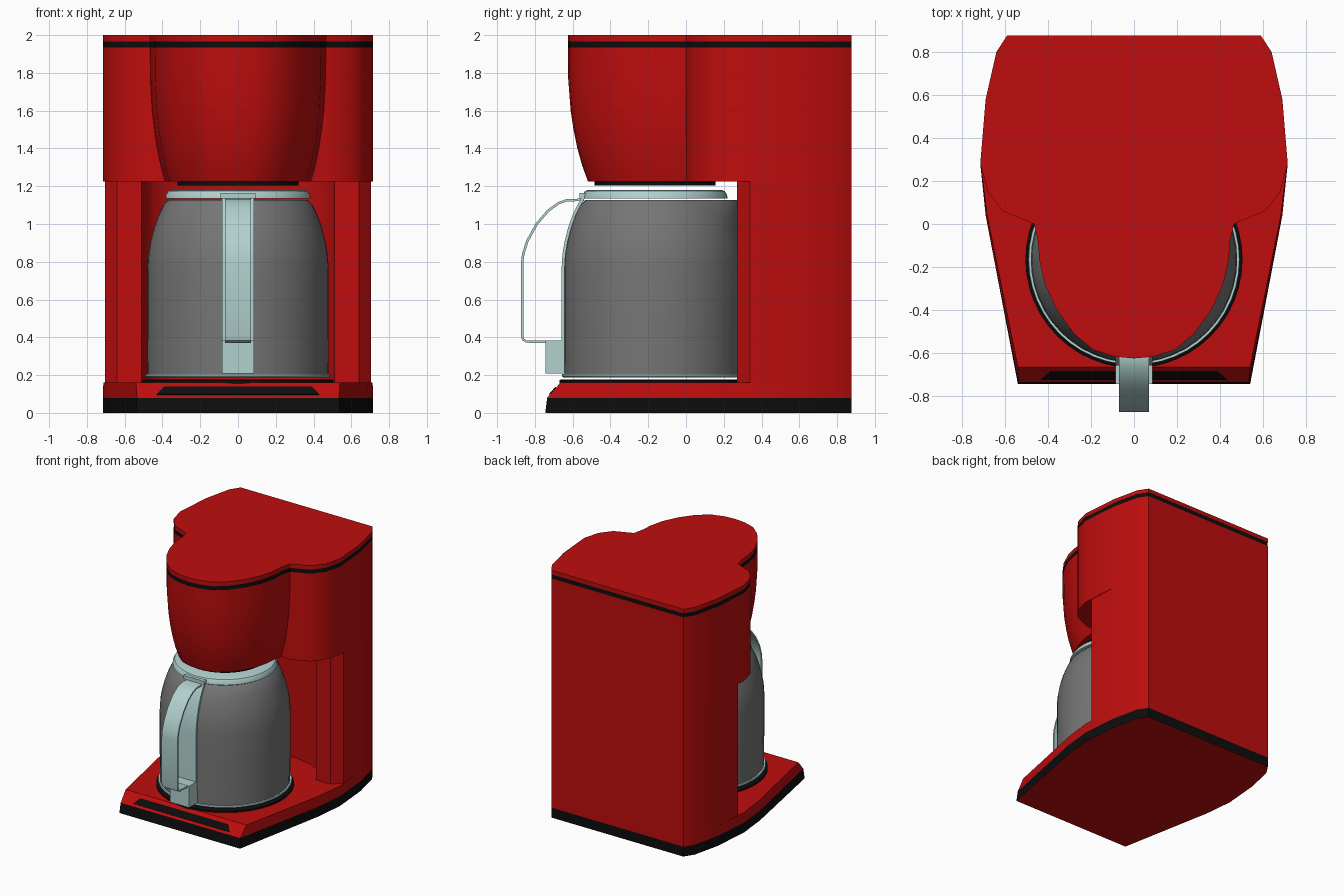
import bpy, bmesh, math

cube = bpy.data.objects.get("Cube")
if cube:
    bpy.data.objects.remove(cube)


def material(name, rgb):
    m = bpy.data.materials.new(name)
    m.use_nodes = True
    m.diffuse_color = (*rgb, 1)
    m.node_tree.nodes["Principled BSDF"].inputs["Base Color"].default_value = (*rgb, 1)
    return m


RED = material("red plastic", (0.52, 0.004, 0.004))
BLACK = material("black trim", (0.004, 0.004, 0.004))
GREY = material("grey glass", (0.18, 0.18, 0.18))
TEAL = material("pale teal", (0.44, 0.64, 0.62))


def loft(name, rings, mats, rule=None):
    """Skin closed rings of points, cap both ends and shade by angle."""
    bm = bmesh.new()
    rows = [[bm.verts.new(p) for p in ring] for ring in rings]
    n = len(rows[0])
    for low, high in zip(rows, rows[1:]):
        for i in range(n):
            j = (i + 1) % n
            bm.faces.new((low[i], low[j], high[j], high[i]))
    bm.faces.new(rows[0][::-1])
    bm.faces.new(rows[-1])
    bmesh.ops.recalc_face_normals(bm, faces=bm.faces)
    if rule:
        for f in bm.faces:
            f.material_index = rule(f)
    mesh = bpy.data.meshes.new(name)
    bm.to_mesh(mesh)
    bm.free()
    for m in mats:
        mesh.materials.append(m)
    obj = bpy.data.objects.new(name, mesh)
    bpy.context.collection.objects.link(obj)
    bpy.ops.object.select_all(action='DESELECT')
    obj.select_set(True)
    bpy.context.view_layer.objects.active = obj
    bpy.ops.object.shade_smooth_by_angle(angle=math.radians(32))
    return obj


def mirrored(half):
    """Complete a right-half outline running from back to front."""
    return half + [(-x, y) for x, y in reversed(half) if x > 0]


def at(outline, z, scale=1):
    return [(x * scale, y * scale, z) for x, y in outline]


def lathe(name, profile, mats, cy=-0.165, n=48, bend=None):
    rings = []
    for r, z in profile:
        ring = []
        for i in range(n):
            a = 2 * math.pi * i / n
            rr = bend(r, z, a) if bend else r
            ring.append((rr * math.sin(a), cy + rr * math.cos(a), z))
        rings.append(ring)
    return loft(name, rings, mats)


def strap(name, path, width, thick, mats):
    """Sweep a flat rectangle along a (y, z) path."""
    rings = []
    for i, (y, z) in enumerate(path):
        a, b = path[max(i - 1, 0)], path[min(i + 1, len(path) - 1)]
        dy, dz = b[0] - a[0], b[1] - a[1]
        d = math.hypot(dy, dz)
        ny, nz = -dz / d * thick / 2, dy / d * thick / 2
        rings.append([(s * width, y + t * ny, z + t * nz)
                      for s, t in ((-1, -1), (1, -1), (1, 1), (-1, 1))])
    return loft(name, rings, mats)


# Shared back curve of the housing
back = [(0.59, 0.877), (0.64, 0.8), (0.69, 0.58)]

# Base: black foot band, red tray with a sloped front
foot = mirrored(back + [(0.715, 0.28), (0.69, 0.04), (0.54, -0.745)])
tray_low = mirrored(back + [(0.715, 0.28), (0.69, 0.04), (0.535, -0.735)])
tray_top = mirrored(back + [(0.713, 0.28), (0.683, 0.04), (0.54, -0.665)])
loft("base_foot", [at(foot, 0), at(tray_low, 0.08)], [BLACK, RED],
     lambda f: 1 if f.normal.z < -0.9 else 0)
loft("base_tray", [at(tray_low, 0.08), at(tray_top, 0.16)], [RED])

# Dark control strip on the sloped front
strip = [(-0.43, -0.722, 0.095), (0.43, -0.722, 0.095),
         (0.39, -0.687, 0.135), (-0.39, -0.687, 0.135)]
loft("control_strip", [strip, [(x, y - 0.004, z + 0.004) for x, y, z in strip]], [BLACK])

# Lower housing with side columns and a hollow for the jug
column = mirrored(back + [(0.705, 0.34), (0.64, 0.27), (0.51, 0.27), (0.495, 0.34),
                          (0.44, 0.41), (0.32, 0.47), (0.16, 0.5), (0, 0.51)])
loft("lower_housing", [at(column, 0.16), at(column, 1.225)], [RED])

# Upper housing
upper = mirrored(back + [(0.715, 0.28), (0.68, 0.15), (0.61, 0.06), (0.465, 0)])
loft("upper_housing", [at(upper, 1.225), at(upper, 1.935)], [RED])

# Filter hopper, narrowing downward
bulge = [(0.465, 0), (0.447, -0.08), (0.44, -0.17), (0.415, -0.28), (0.36, -0.4),
         (0.28, -0.51), (0.19, -0.585), (0.09, -0.617), (0, -0.625)]
hopper = mirrored([(0.44, 0.1)] + bulge)
levels = [(1.225, 0.83), (1.31, 0.88), (1.4, 0.92), (1.5, 0.953),
          (1.6, 0.977), (1.77, 0.998), (1.935, 1)]
loft("filter_hopper", [at(hopper, z, s) for z, s in levels], [RED])

# Trim band and lid following the whole top outline
whole = mirrored(back + [(0.715, 0.28), (0.68, 0.15), (0.61, 0.06)] + bulge)
loft("trim_band", [at(whole, 1.935, 0.998), at(whole, 1.967, 0.998)], [BLACK])
loft("top_lid", [at(whole, 1.967), at(whole, 2.0)], [RED])

# Drip plate and warming plate
lathe("drip_plate", [(0.32, 1.205), (0.32, 1.23)], [BLACK])
lathe("warming_plate", [(0.505, 0.155), (0.505, 0.172), (0.495, 0.178)], [BLACK])


# Jug with a pouring lip at the back
def lip(r, z, a):
    rise = min(max((z - 0.9) / 0.15, 0), 1)
    return r + (0.455 - r) * rise * max(math.cos(a), 0) ** 8


lathe("jug_foot_ring", [(0.485, 0.188), (0.492, 0.195), (0.49, 0.206)], [TEAL])
lathe("jug_body", [(0.478, 0.2), (0.48, 0.5), (0.48, 0.76), (0.475, 0.84), (0.463, 0.91),
                   (0.445, 0.98), (0.42, 1.05), (0.395, 1.1), (0.37, 1.126)],
      [GREY], bend=lip)
lathe("jug_lid", [(0.385, 1.135), (0.382, 1.155), (0.37, 1.174), (0.352, 1.181)], [TEAL])

# Handle: backing strip on the jug, clip, socket and loop
strap("handle_backing", [(-0.65, 0.21), (-0.651, 0.76), (-0.646, 0.84), (-0.634, 0.91),
                         (-0.616, 0.98), (-0.591, 1.05), (-0.566, 1.1), (-0.54, 1.145)],
      0.085, 0.016, [TEAL])
strap("lid_clip", [(-0.565, 1.15), (-0.52, 1.15)], 0.092, 0.028, [TEAL])
strap("handle_socket", [(-0.745, 0.297), (-0.645, 0.297)], 0.085, 0.175, [TEAL])
strap("handle_loop", [(-0.54, 1.128), (-0.63, 1.126), (-0.675, 1.11), (-0.73, 1.07),
                      (-0.79, 1.0), (-0.84, 0.91), (-0.862, 0.84), (-0.868, 0.79),
                      (-0.868, 0.41), (-0.862, 0.388), (-0.845, 0.378), (-0.7, 0.376)],
      0.07, 0.013, [TEAL])
